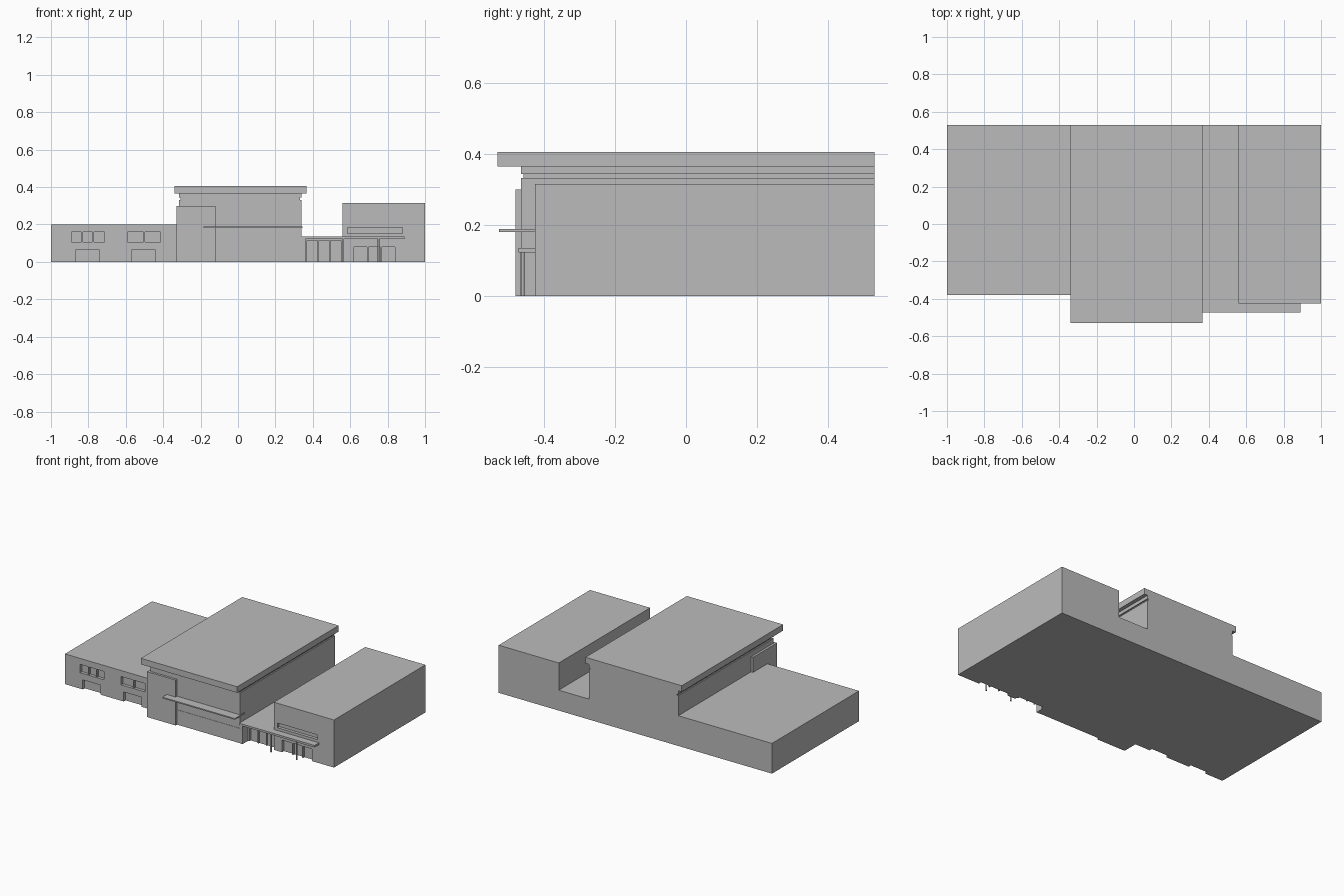
import bpy
import bmesh
from mathutils import Vector

cube = bpy.data.objects.get("Cube")
if cube:
    bpy.data.objects.remove(cube, do_unlink=True)

# One plain colour for the whole building
grey = bpy.data.materials.new("plain_grey")
grey.use_nodes = True
COLOUR = (0.5, 0.5, 0.5, 1.0)
grey.diffuse_color = COLOUR
bsdf = next(n for n in grey.node_tree.nodes if n.type == 'BSDF_PRINCIPLED')
bsdf.inputs["Base Color"].default_value = COLOUR
bsdf.inputs["Roughness"].default_value = 0.8


def finish(name, bm):
    mesh = bpy.data.meshes.new(name)
    bm.to_mesh(mesh)
    bm.free()
    mesh.materials.append(grey)
    obj = bpy.data.objects.new(name, mesh)
    bpy.context.collection.objects.link(obj)
    return obj


def box(name, x, y, z):
    """Box given by its (low, high) range on each axis."""
    bm = bmesh.new()
    bmesh.ops.create_cube(bm, size=1)
    low, high = (Vector(p) for p in zip(x, y, z))
    for v in bm.verts:
        v.co = [(a + b) / 2 + c * (b - a) for a, b, c in zip(low, high, v.co)]
    return finish(name, bm)


def cut(obj, x, y, z):
    """Cut a box-shaped recess and remove the cutter."""
    cutter = box("cutter", x, y, z)
    cutter.hide_render = True
    mod = obj.modifiers.new("recess", 'BOOLEAN')
    mod.operation = 'DIFFERENCE'
    mod.solver = 'EXACT'
    mod.object = cutter
    bpy.context.view_layer.objects.active = obj
    bpy.ops.object.modifier_apply(modifier=mod.name)
    bpy.data.objects.remove(cutter, do_unlink=True)


def opening(obj, name, x, z, front, bars=0, depth=0.02):
    """Recess in a front wall, divided by upright bars."""
    low = z[0] if z[0] > 0 else -0.05
    cut(obj, x, (front - 0.05, front + depth), (low, z[1]))
    for i in range(bars):
        c = x[0] + (x[1] - x[0]) * (i + 1) / (bars + 1)
        box(f"{name}_bar_{i + 1}", (c - 0.004, c + 0.004),
            (front + 0.006, front + depth + 0.002), z)


BACK = 0.53

# Low wing with two windows above two doors
low_wing = box("low_wing", (-1, -0.315), (-0.38, BACK), (0, 0.2))
for i, (x0, bars) in enumerate(((-0.89, 2), (-0.59, 1))):
    opening(low_wing, f"wing_window_{i + 1}", (x0, x0 + 0.175),
            (0.105, 0.16), -0.38, bars)
    opening(low_wing, f"wing_door_{i + 1}", (x0 + 0.02, x0 + 0.15),
            (0, 0.063), -0.38)

# Tall hall, with a shallow groove below its overhanging roof
box("hall_body", (-0.315, 0.34), (-0.465, BACK), (0, 0.332))
box("hall_groove", (-0.307, 0.332), (-0.457, BACK), (0.332, 0.343))
box("hall_top_band", (-0.315, 0.34), (-0.465, BACK), (0.343, 0.365))
box("hall_roof", (-0.34, 0.365), (-0.53, BACK), (0.365, 0.405))
box("corner_pier", (-0.33, -0.12), (-0.48, -0.23), (0, 0.3))
box("hall_sunshade", (-0.185, 0.345), (-0.526, -0.42), (0.18, 0.188))
box("hall_base_trim", (-0.12, 0.34), (-0.467, -0.46), (0.094, 0.099))

# Link between the hall and the side block
link = box("link", (0.34, 0.56), (-0.41, BACK), (0, 0.135))
opening(link, "link_glazing", (0.37, 0.55), (0, 0.115), -0.41, 2, 0.015)
box("link_fin_wall", (0.34, 0.36), (-0.467, -0.40), (0, 0.122))

# Side block with a strip window and a wide entrance
side_block = box("side_block", (0.56, 1), (-0.425, BACK), (0, 0.315))
opening(side_block, "strip_window", (0.585, 0.88), (0.153, 0.184), -0.425)
opening(side_block, "entrance", (0.62, 0.84), (0, 0.08), -0.425, 2)

# Entrance canopy on thin posts
box("entrance_canopy", (0.34, 0.89), (-0.472, -0.41), (0.122, 0.135))
for i, x in enumerate((0.563, 0.752)):
    bm = bmesh.new()
    bmesh.ops.create_cone(bm, cap_ends=True, segments=12, radius1=0.005,
                          radius2=0.005, depth=0.123)
    bmesh.ops.translate(bm, verts=bm.verts, vec=(x, -0.46, 0.0615))
    finish(f"canopy_post_{i + 1}", bm)
